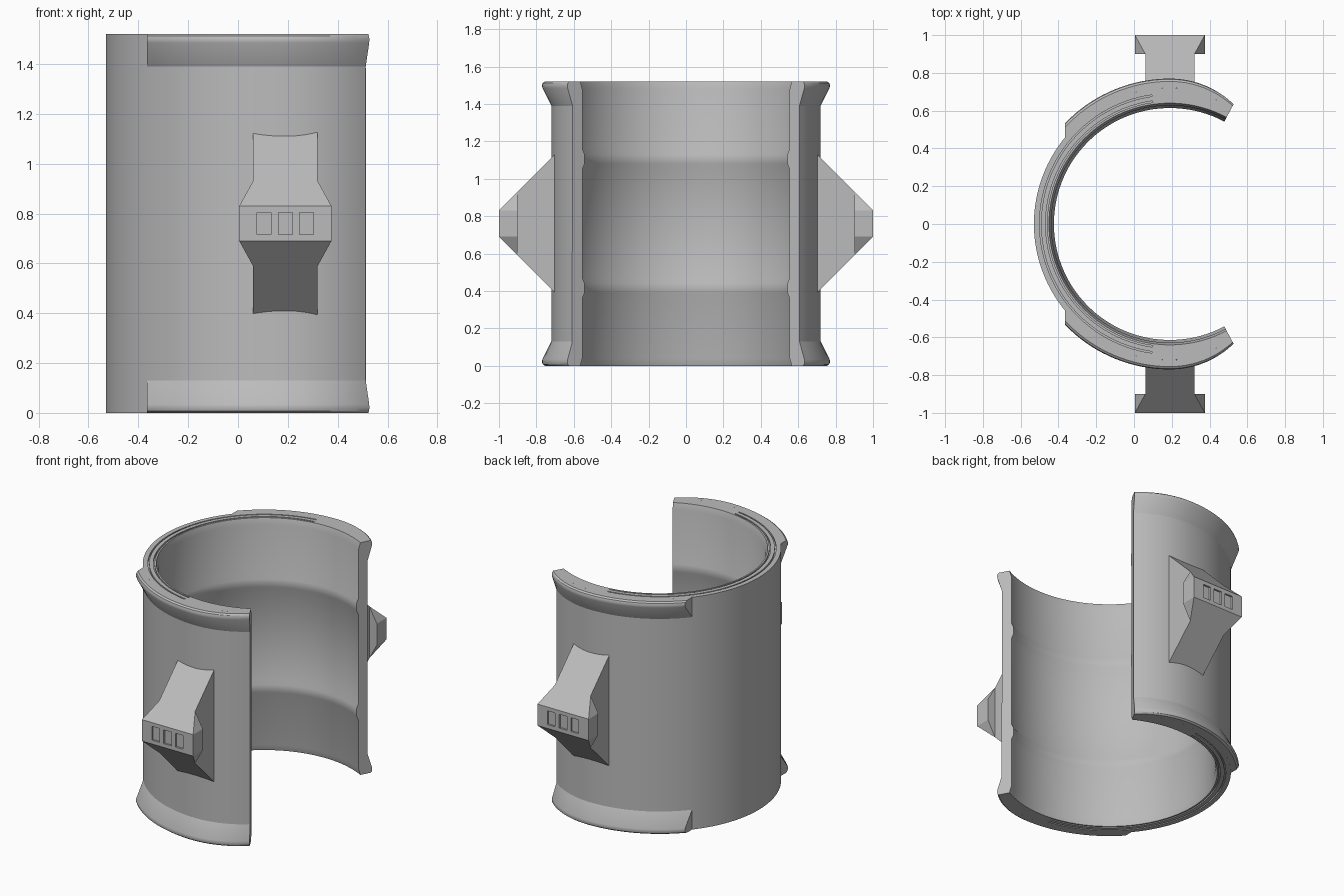
import bpy, bmesh, math

if "Cube" in bpy.data.objects:
    bpy.data.objects.remove(bpy.data.objects["Cube"])

CX, H, MID = 0.19, 1.52, 0.76      # ring axis, height, mid height
TIP, GROOVE = 62, 98               # opening angle and groove end angle

grey = bpy.data.materials.new("plain_grey")
grey.diffuse_color = (0.5, 0.5, 0.5, 1)
grey.use_nodes = True
grey.node_tree.nodes["Principled BSDF"].inputs["Base Color"].default_value = grey.diffuse_color


def finish(bm, name, angle=30):
    bmesh.ops.remove_doubles(bm, verts=bm.verts, dist=1e-5)
    bmesh.ops.recalc_face_normals(bm, faces=bm.faces)
    me = bpy.data.meshes.new(name)
    bm.to_mesh(me)
    bm.free()
    me.materials.append(grey)
    ob = bpy.data.objects.new(name, me)
    bpy.context.collection.objects.link(ob)
    if angle:
        bpy.ops.object.select_all(action='DESELECT')
        ob.select_set(True)
        bpy.context.view_layer.objects.active = ob
        bpy.ops.object.shade_smooth_by_angle(angle=math.radians(angle))
    return ob


def taper(r, deg):
    """Outer wall thins toward the two open tips."""
    if r < 0.7:
        return r
    t = max(0, (90 - min(deg, 360 - deg)) / 28)
    return r - (0.033 + 0.38 * (r - 0.72)) * t * t


def point(r, z, deg, side=1):
    a = math.radians(deg)
    r = taper(r, deg)
    return (CX + r * math.cos(a), side * r * math.sin(a), z)


def sweep(rings, name):
    """Join closed cross-sections and cap both ends."""
    bm = bmesh.new()
    loops = [[bm.verts.new(p) for p in ring] for ring in rings]
    n = len(loops[0])
    for a, b in zip(loops, loops[1:]):
        for i in range(n):
            j = (i + 1) % n
            bm.faces.new((a[i], a[j], b[j], b[i]))
    bm.faces.new(loops[0])
    bm.faces.new(loops[-1])
    return finish(bm, name)


# Open ring body: plain outside, ribbed bore, shallow grooves in both rims
def body_profile(depth):
    upper = [(0.72, H)]
    for r in (0.69, 0.658):
        upper += [(r, H), (r, H - depth), (r - 0.008, H - depth), (r - 0.008, H)]
    upper += [(0.64, H), (0.628, H - 0.04),
              (0.628, 1.16), (0.614, 1.13), (0.614, 1.08), (0.628, 1.05)]
    return upper + [(r, H - z) for r, z in reversed(upper)]


def span(a, b, n):
    return [a + (b - a) * i / n for i in range(n + 1)]


stations = ([(a, 0) for a in span(TIP, GROOVE, 12)]
            + [(a, 0.012) for a in span(GROOVE, 360 - GROOVE, 56)]
            + [(a, 0) for a in span(360 - GROOVE, 360 - TIP, 12)])
sweep([[point(r, z, a) for r, z in body_profile(d)] for a, d in stations], "ring_body")

# Flared collars, four pieces, ending on a flat plane near the back
FLANGE = [(0.72, H), (0.755, H), (0.766, H - 0.008), (0.77, H - 0.02),
          (0.768, H - 0.035), (0.72, 1.39)]
END_X = -0.365
for side, s_name in ((1, "back"), (-1, "front")):
    for top, t_name in ((True, "top"), (False, "bottom")):
        rings = []
        for f in span(0, 1, 28):
            ring = []
            for r, z in FLANGE:
                end = math.degrees(math.acos((END_X - CX) / r))
                ring.append(point(r, z if top else H - z, TIP + (end - TIP) * f, side))
            rings.append(ring)
        sweep(rings, f"{s_name}_{t_name}_collar")


# Side lugs: sloped stem with a wider wedge head and three shallow pockets
def hull(points, name):
    bm = bmesh.new()
    for p in points:
        bm.verts.new(p)
    bmesh.ops.convex_hull(bm, input=bm.verts)
    bmesh.ops.dissolve_limit(bm, angle_limit=0.01, verts=bm.verts, edges=bm.edges)
    return finish(bm, name, 0)


for side, name in ((1, "back"), (-1, "front")):
    def slab(half_x, y, half_z):
        return [(CX + i * half_x, side * y, MID + k * half_z)
                for i in (-1, 1) for k in (-1, 1)]

    hull(slab(0.13, 0.68, 0.39) + slab(0.13, 0.9, 0.17), f"{name}_lug_stem")
    head = hull(slab(0.13, 0.9, 0.17) + slab(0.185, 0.9, 0.07) + slab(0.185, 1, 0.07),
                f"{name}_lug_head")
    for i in (-1, 0, 1):
        box = [(x + i * 0.085, y, z) for x, y, z in
               slab(0.028, 0.988, 0.045) + slab(0.028, 1.05, 0.045)]
        cutter = hull(box, f"{name}_pocket_cutter")
        cutter.hide_render = True
        cutter.hide_viewport = True
        mod = head.modifiers.new("pocket", 'BOOLEAN')
        mod.operation = 'DIFFERENCE'
        mod.solver = 'EXACT'
        mod.object = cutter
